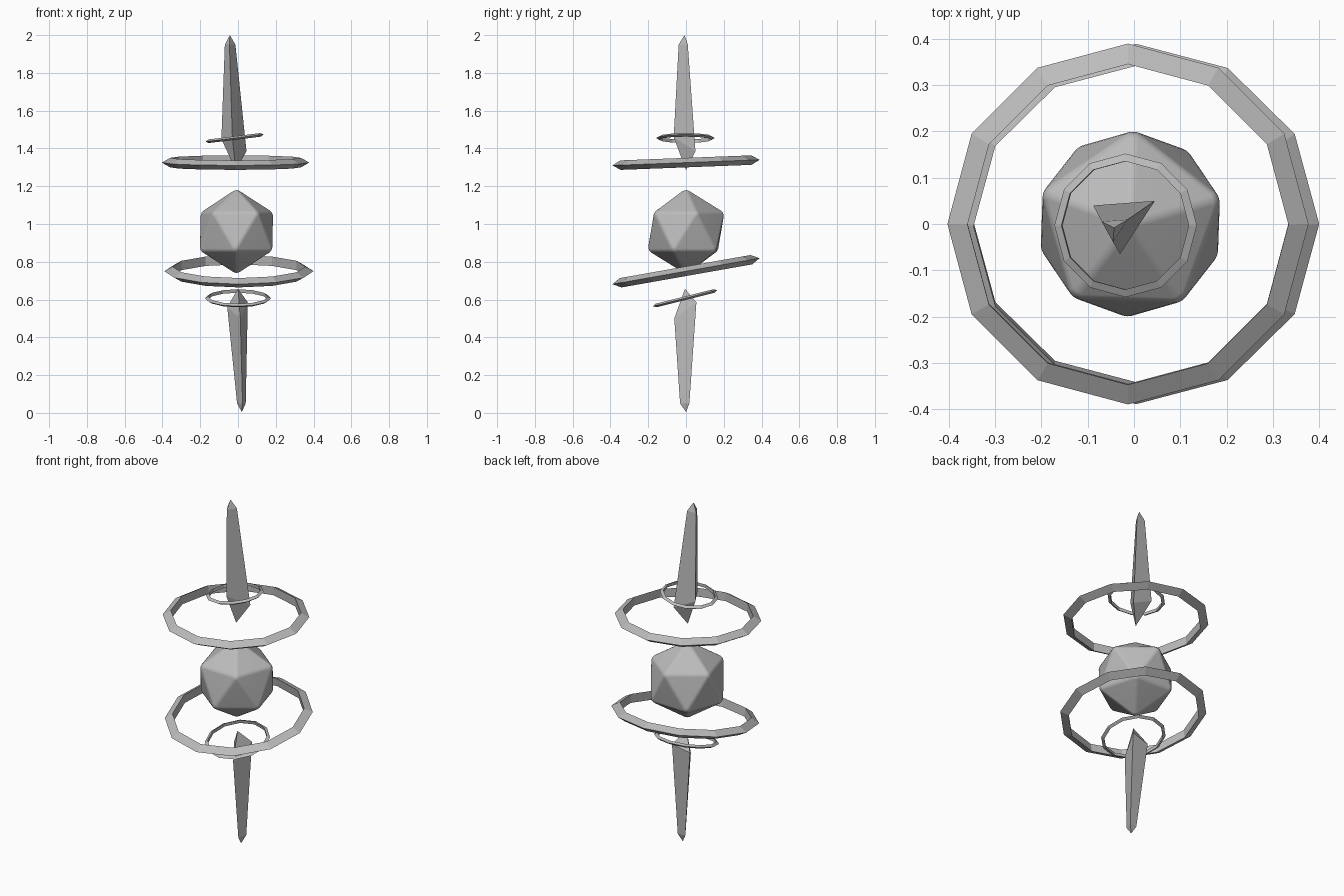
import bpy, bmesh
from math import sin, cos, pi, radians
from mathutils import Vector, Matrix

if "Cube" in bpy.data.objects:
    bpy.data.objects.remove(bpy.data.objects["Cube"], do_unlink=True)

# One stone grey for everything
stone = bpy.data.materials.new("stone_grey")
stone.use_nodes = True
GREY = (0.5, 0.5, 0.5, 1)
stone.diffuse_color = GREY
stone.node_tree.nodes["Principled BSDF"].inputs["Base Color"].default_value = GREY


def finish(name, bm):
    bmesh.ops.recalc_face_normals(bm, faces=bm.faces)
    mesh = bpy.data.meshes.new(name)
    bm.to_mesh(mesh)
    bm.free()
    mesh.materials.append(stone)
    obj = bpy.data.objects.new(name, mesh)
    bpy.context.collection.objects.link(obj)
    return obj


def ring(name, centre, outer, thick, tilt_x=0, tilt_y=0, sides=12):
    """Twelve-sided hoop with a triangular section, ridge outwards."""
    bm = bmesh.new()
    loops = []
    for i in range(sides):
        a = 2 * pi * i / sides
        loop = []
        for k in range(3):
            b = 2 * pi * k / 3
            r = outer - thick + thick * cos(b)
            loop.append(bm.verts.new((r * cos(a), r * sin(a), thick * sin(b))))
        loops.append(loop)
    for i in range(sides):
        p, q = loops[i], loops[(i + 1) % sides]
        for k in range(3):
            n = (k + 1) % 3
            bm.faces.new((p[k], q[k], q[n], p[n]))
    obj = finish(name, bm)
    obj.location = centre
    obj.rotation_euler = (radians(tilt_x), radians(tilt_y), 0)


def spike(name, tip, shoulder_z, wide, root):
    """Three-sided shard: sharp tip, narrow shoulder, wide collar, pointed root."""
    bm = bmesh.new()
    wide = [Vector(p) for p in wide]
    mid = sum(wide, Vector()) / 3
    narrow = []
    for p in wide:
        q = Vector(tip) + (p - mid) * 0.42
        q.z = shoulder_z
        narrow.append(q)
    t, r = bm.verts.new(tip), bm.verts.new(root)
    n = [bm.verts.new(p) for p in narrow]
    w = [bm.verts.new(p) for p in wide]
    for i in range(3):
        j = (i + 1) % 3
        bm.faces.new((t, n[i], n[j]))
        bm.faces.new((n[i], w[i], w[j], n[j]))
        bm.faces.new((w[i], r, w[j]))
    finish(name, bm)


# Faceted core with softened edges
R = 0.228
bm = bmesh.new()
top, bottom = bm.verts.new((0, 0, R)), bm.verts.new((0, 0, -R))
h, rad = R / 5 ** 0.5, 2 * R / 5 ** 0.5
upper, lower = [], []
for i in range(5):
    a = radians(88 + 72 * i)
    upper.append(bm.verts.new((rad * cos(a), rad * sin(a), h)))
    a += radians(36)
    lower.append(bm.verts.new((rad * cos(a), rad * sin(a), -h)))
for i in range(5):
    j = (i + 1) % 5
    bm.faces.new((top, upper[i], upper[j]))
    bm.faces.new((upper[i], lower[i], upper[j]))
    bm.faces.new((upper[j], lower[i], lower[j]))
    bm.faces.new((bottom, lower[j], lower[i]))
for f in bm.faces:
    f.smooth = True
core = finish("core", bm)
core.location = (-0.008, 0, 0.96)
bevel = core.modifiers.new("soft_edges", "BEVEL")
bevel.width = 0.012
bevel.segments = 2
bevel.limit_method = "NONE"
core.modifiers.new("even_shading", "WEIGHTED_NORMAL")

# Hoops
ring("upper_large_ring", (-0.013, 0, 1.325), 0.39, 0.029, tilt_x=2.2)
ring("lower_large_ring", (0.005, 0, 0.75), 0.395, 0.029, tilt_x=10)
ring("upper_small_ring", (-0.018, -0.003, 1.455), 0.155, 0.011, tilt_y=-7)
ring("lower_small_ring", (0, -0.005, 0.607), 0.175, 0.011, tilt_x=14)

# Shards
spike("upper_spike", (-0.043, -0.008, 2.0), 1.95,
      [(-0.088, 0.04, 1.45), (0.045, 0.05, 1.385), (-0.03, -0.065, 1.46)],
      (-0.012, 0, 1.285))
spike("lower_spike", (0.02, 0, 0.005), 0.05,
      [(-0.057, 0.045, 0.56), (0.052, 0.055, 0.585), (0.012, -0.062, 0.5)],
      (0, -0.005, 0.658))
